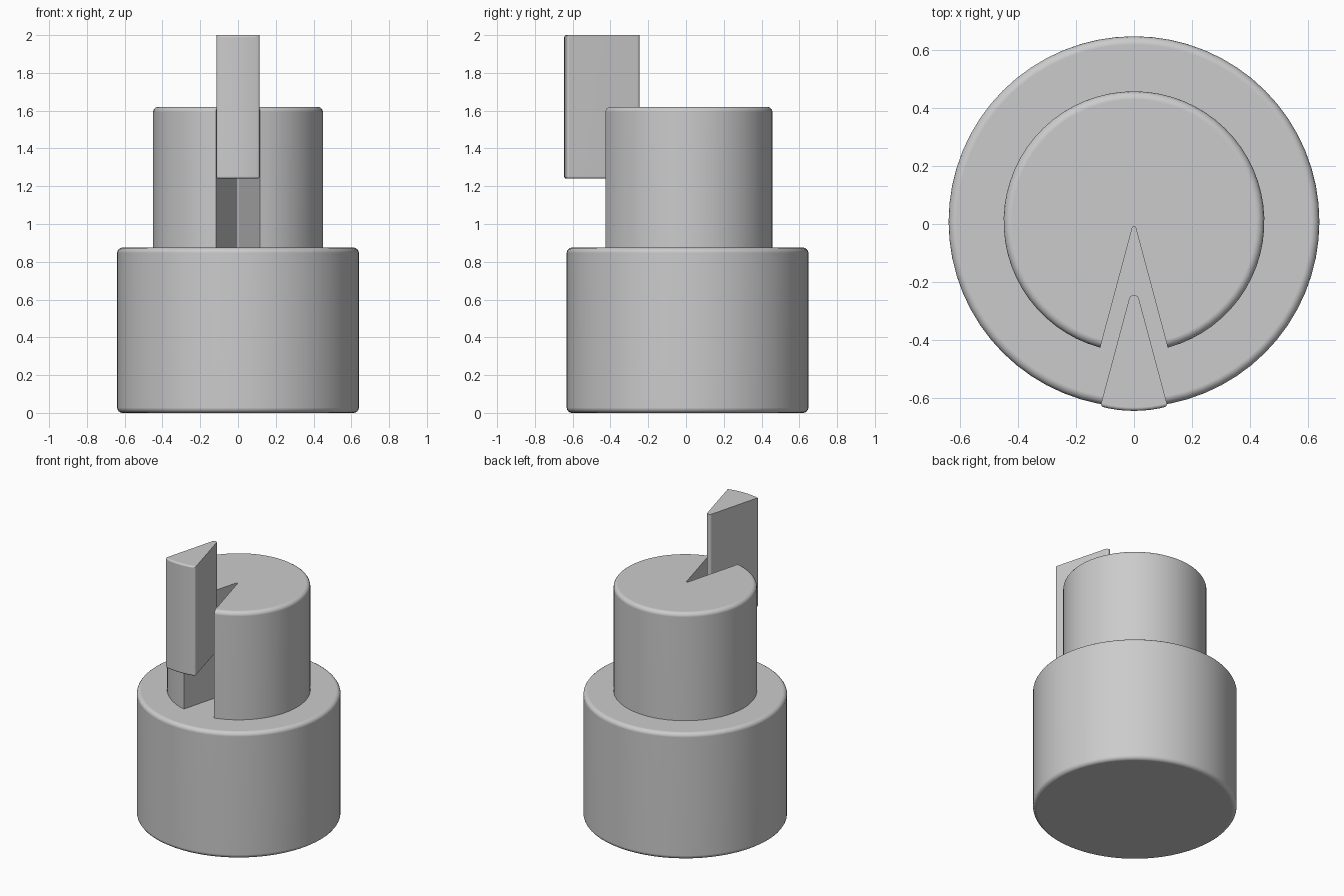
import bpy
import bmesh
from math import radians, sin, cos, hypot

if "Cube" in bpy.data.objects:
    bpy.data.objects.remove(bpy.data.objects["Cube"])

CY = 0.008             # y of the shared tier axis
HALF = 15              # half angle of the slice, degrees


def arc(cy, r, a0, a1, n):
    """Points on an arc centred on x = 0, angles in degrees."""
    return [(r * cos(radians(a0 + (a1 - a0) * i / n)),
             cy + r * sin(radians(a0 + (a1 - a0) * i / n))) for i in range(n + 1)]


def tip(cy, r, a0, a1):
    """Rounded wedge point whose sharp apex would be at y = cy."""
    return arc(cy - r / sin(radians(HALF)), r, a0, a1, 8)


def prism(name, outline, z0, z1, bevel, pick):
    """Extrude an outline from z0 to z1 and round the edges chosen by pick."""
    bm = bmesh.new()
    face = bm.faces.new([bm.verts.new((x, y, z0)) for x, y in outline])
    top = bmesh.ops.extrude_face_region(bm, geom=[face], use_keep_orig=True)
    for v in top["geom"]:
        if isinstance(v, bmesh.types.BMVert):
            v.co.z = z1
    bmesh.ops.recalc_face_normals(bm, faces=bm.faces)
    bmesh.ops.bevel(bm, geom=[e for e in bm.edges if pick(e)], offset=bevel,
                    offset_type='OFFSET', segments=4, profile=0.5,
                    affect='EDGES', clamp_overlap=True)
    mesh = bpy.data.meshes.new(name)
    bm.to_mesh(mesh)
    bm.free()
    obj = bpy.data.objects.new(name, mesh)
    bpy.context.collection.objects.link(obj)
    bpy.ops.object.select_all(action='DESELECT')
    obj.select_set(True)
    bpy.context.view_layer.objects.active = obj
    bpy.ops.object.shade_smooth_by_angle(angle=radians(32))
    mod = obj.modifiers.new("flat_caps", 'WEIGHTED_NORMAL')
    mod.keep_sharp = True
    return obj


def flat(e):
    return abs(e.verts[0].co.z - e.verts[1].co.z) < 1e-5


# Wide lower tier, rounded at both rims
prism("lower_tier", arc(CY, 0.64, 0, 360, 64)[:-1], 0, 0.875, 0.028, flat)

# Narrow upper tier with a wedge missing, rounded only at the outer top rim
R = 0.45
notched = arc(CY, R, -90 + HALF, 270 - HALF, 60) + tip(CY, 0.006, 180 - HALF, HALF)
prism("upper_tier", notched, 0.875, 1.62, 0.028,
      lambda e: all(v.co.z > 1.6 and hypot(v.co.x, v.co.y - CY) > R - 0.01
                    for v in e.verts))

# Lifted slice, rounded along its outer face and its underside
SY = -0.195
wedge = arc(SY, R, -90 - HALF, -90 + HALF, 8) + tip(SY, 0.0175, HALF, 180 - HALF)


def slice_edge(e):
    outer = all(hypot(v.co.x, v.co.y - SY) > R - 0.005 for v in e.verts)
    if flat(e):
        return outer or e.verts[0].co.z < 1.3
    return outer and abs(e.verts[0].co.x) > R * sin(radians(HALF)) - 0.005


prism("lifted_slice", wedge, 1.24, 2.0, 0.012, slice_edge)
